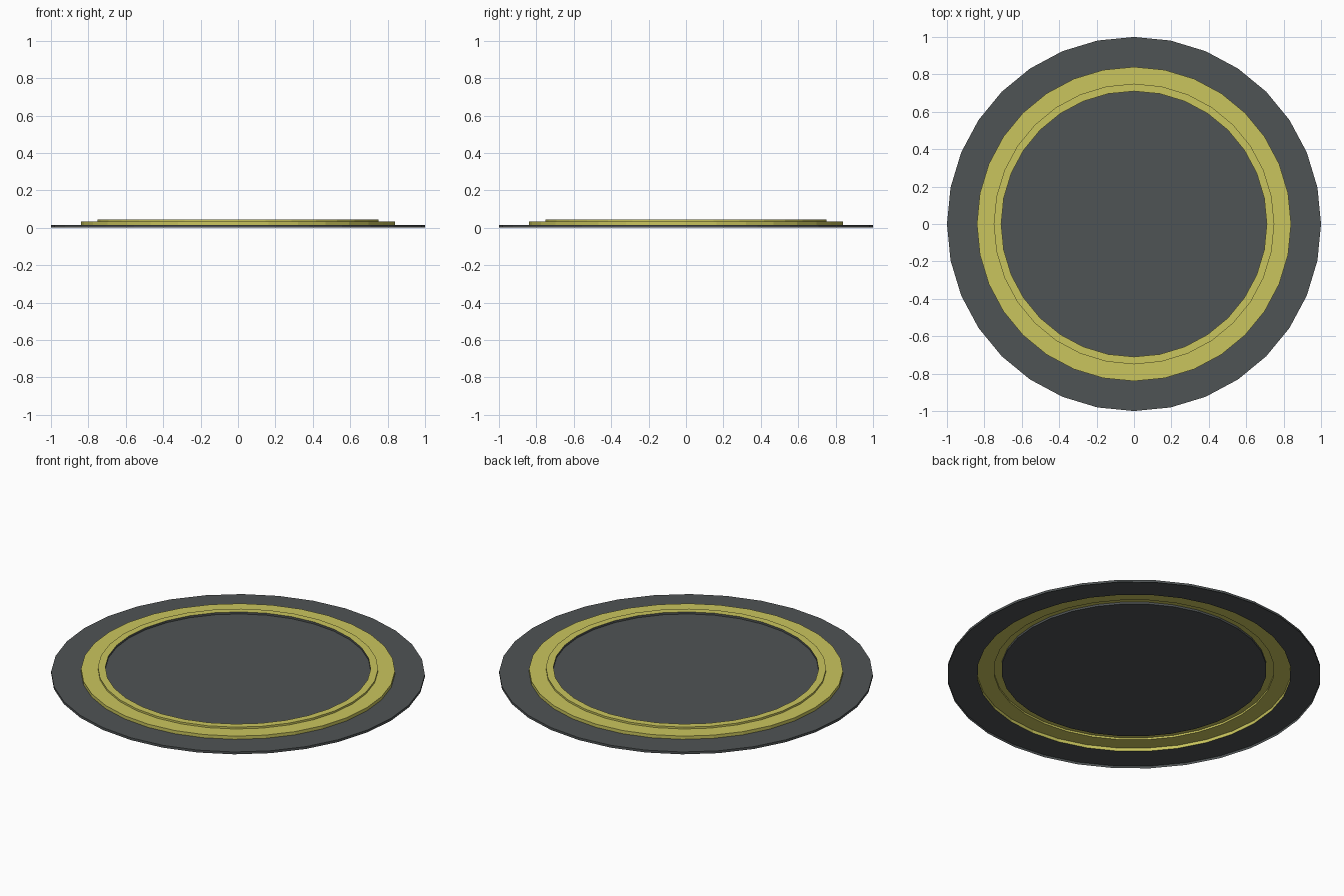
import bpy
import bmesh
import math

if "Cube" in bpy.data.objects:
    bpy.data.objects.remove(bpy.data.objects["Cube"])

SIDES = 32


def material(name, rgb):
    m = bpy.data.materials.new(name)
    m.diffuse_color = (*rgb, 1.0)
    m.use_nodes = True
    m.node_tree.nodes["Principled BSDF"].inputs["Base Color"].default_value = m.diffuse_color
    return m


def lathe(name, profile, mat, cap=False):
    """Spin an open (radius, height) profile, outermost point first, into a thin shell."""
    bm = bmesh.new()
    rings = []
    for r, z in profile:
        rings.append([bm.verts.new((r * math.cos(2 * math.pi * i / SIDES),
                                    r * math.sin(2 * math.pi * i / SIDES), z))
                      for i in range(SIDES)])
    for a, b in zip(rings, rings[1:]):
        for i in range(SIDES):
            j = (i + 1) % SIDES
            bm.faces.new((a[i], a[j], b[j], b[i]))
    if cap:
        bm.faces.new(rings[-1])
    mesh = bpy.data.meshes.new(name)
    bm.to_mesh(mesh)
    bm.free()
    mesh.materials.append(mat)
    obj = bpy.data.objects.new(name, mesh)
    bpy.context.collection.objects.link(obj)
    return obj


dark = material("dark grey", (0.078, 0.087, 0.089))
gold = material("dull yellow", (0.59, 0.56, 0.11))

# Flat outer flange with a thin skirt, open underneath
lathe("outer_flange", [(1.0, 0.0), (1.0, 0.014), (0.84, 0.014)], dark)

# Hollow two-step yellow ring
lathe("stepped_ring", [(0.84, 0.014), (0.84, 0.033), (0.75, 0.033),
                       (0.75, 0.044), (0.71, 0.044)], gold)

# Recessed centre panel with its short wall
lathe("centre_panel", [(0.71, 0.044), (0.71, 0.032)], dark, cap=True)
